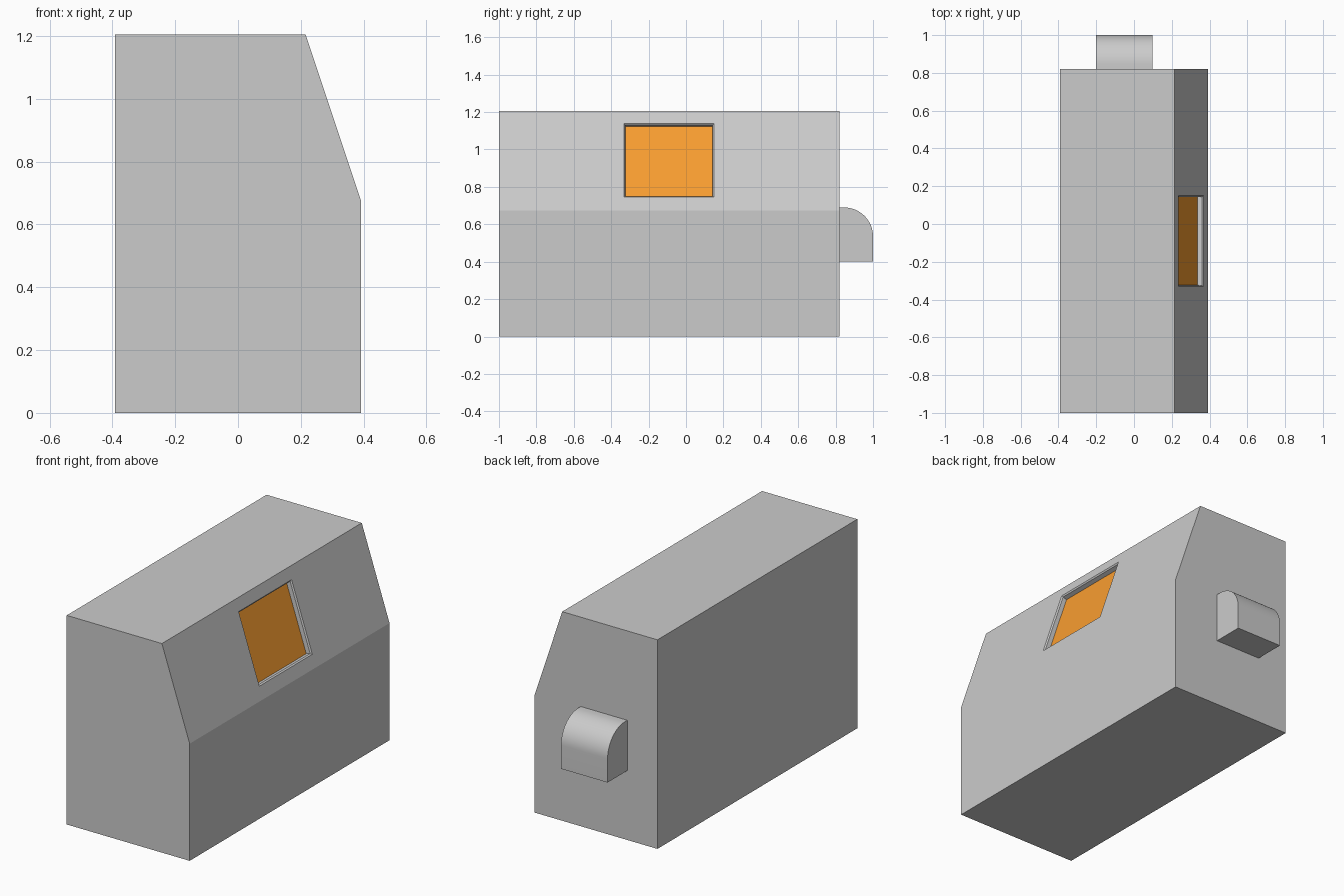
import bpy, bmesh, math
from mathutils import Vector

if "Cube" in bpy.data.objects:
    bpy.data.objects.remove(bpy.data.objects["Cube"])


def make_object(name, bm, recalc=True):
    if recalc:
        bmesh.ops.recalc_face_normals(bm, faces=bm.faces)
    mesh = bpy.data.meshes.new(name)
    bm.to_mesh(mesh)
    bm.free()
    obj = bpy.data.objects.new(name, mesh)
    bpy.context.collection.objects.link(obj)
    return obj


W, H, BACK, FRONT = 0.392, 1.205, 0.82, -1.0
low, high = Vector((W, 0, 0.675)), Vector((0.215, 0, H))
slope = (high - low).normalized()
normal = Vector((slope.z, 0, -slope.x))


def slope_ring(y0, y1, z0, z1, inset=0, depth=0):
    """Rectangle on the sloping side, shrunk by inset and sunk by depth."""
    def point(y, z, along):
        p = low.lerp(high, (z - low.z) / (high.z - low.z))
        return p + slope * along - normal * depth + Vector((0, y, 0))
    y0, y1 = y0 + inset, y1 - inset
    return [point(y0, z0, inset), point(y1, z0, inset),
            point(y1, z1, -inset), point(y0, z1, -inset)]


window = (-0.332, 0.15, 0.745, 1.14)
rings = [slope_ring(FRONT, BACK, low.z, high.z),
         slope_ring(*window),
         slope_ring(*window, 0.007, 0.007),
         slope_ring(*window, 0.008, 0.032)]

# Body: extruded profile with a window recess in the sloping side
bm = bmesh.new()
loops = [[bm.verts.new(p) for p in r] for r in rings]
for a, b in zip(loops, loops[1:]):
    for i in range(4):
        j = (i + 1) % 4
        bm.faces.new((a[i], a[j], b[j], b[i]))
s = loops[0]
ends = []
for y, lo, hi in ((FRONT, s[0], s[3]), (BACK, s[1], s[2])):
    tl, bl, br = [bm.verts.new((x, y, z)) for x, z in ((-W, H), (-W, 0), (W, 0))]
    ends.append([lo, hi, tl, bl, br])
    bm.faces.new(ends[-1])
f, b = ends
for i in range(1, 5):
    j = (i + 1) % 5
    bm.faces.new((f[i], f[j], b[j], b[i]))
make_object("body", bm)

# Window pane at the bottom of the recess
bm = bmesh.new()
bm.faces.new([bm.verts.new(p) for p in rings[-1]])
pane = make_object("window_pane", bm, recalc=False)
orange = bpy.data.materials.new("orange")
orange.diffuse_color = (0.95, 0.34, 0.03, 1)
orange.use_nodes = True
orange.node_tree.nodes["Principled BSDF"].inputs["Base Color"].default_value = orange.diffuse_color
pane.data.materials.append(orange)

# Rear hood: box with a rounded upper outer edge
R, TOP = 0.155, 0.69
profile = [(BACK, 0.4), (1.0, 0.4)]
for i in range(17):
    t = math.pi / 2 * i / 16
    profile.append((1 - R + R * math.cos(t), TOP - R + R * math.sin(t)))
profile.append((BACK, TOP))
bm = bmesh.new()
face = bm.faces.new([bm.verts.new((-0.2, y, z)) for y, z in profile])
ext = bmesh.ops.extrude_face_region(bm, geom=[face], use_keep_orig=True)
bmesh.ops.translate(bm, vec=(0.297, 0, 0),
                    verts=[v for v in ext["geom"] if isinstance(v, bmesh.types.BMVert)])
hood = make_object("rear_hood", bm)
bpy.context.view_layer.objects.active = hood
hood.select_set(True)
bpy.ops.object.shade_smooth_by_angle(angle=math.radians(30))
